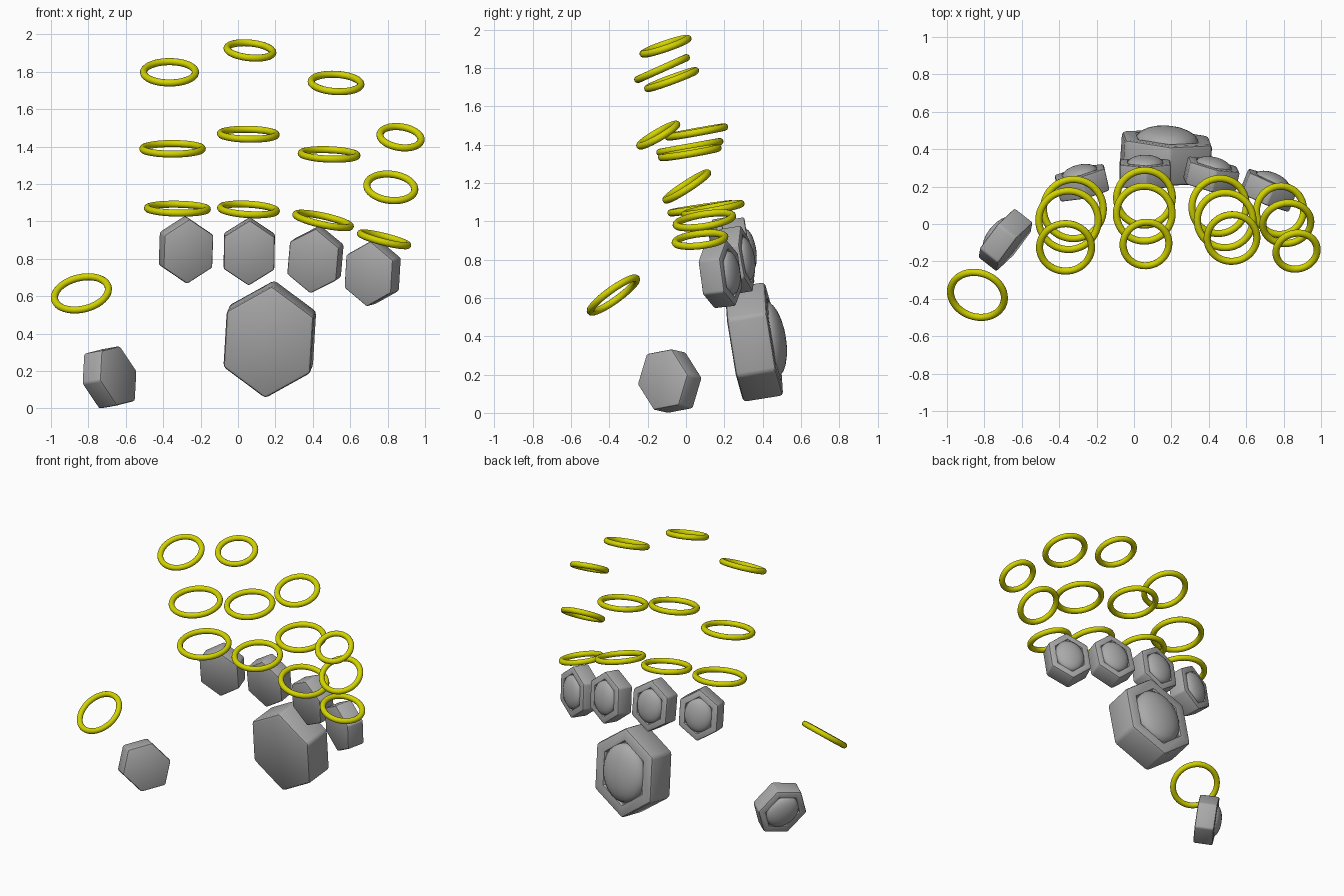
import bpy, bmesh, math
from mathutils import Matrix, Vector, Euler

cube = bpy.data.objects.get("Cube")
if cube:
    bpy.data.objects.remove(cube, do_unlink=True)


def make_material(name, rgb):
    mat = bpy.data.materials.new(name)
    mat.use_nodes = True
    color = (*rgb, 1)
    mat.diffuse_color = color
    mat.node_tree.nodes["Principled BSDF"].inputs["Base Color"].default_value = color
    return mat


yellow = make_material("yellow", (0.65, 0.65, 0.0))
gray = make_material("gray", (0.4, 0.4, 0.4))


def smooth(obj, degrees):
    bpy.ops.object.select_all(action="DESELECT")
    obj.select_set(True)
    bpy.context.view_layer.objects.active = obj
    bpy.ops.object.shade_smooth_by_angle(angle=math.radians(degrees))


# Ring lying in the plane with the given rise along x and y
def ring(name, center, outer, rise_x, rise_y, tube=0.019):
    normal = Vector((-rise_x, -rise_y, 1))
    bpy.ops.mesh.primitive_torus_add(
        major_radius=outer - tube, minor_radius=tube,
        major_segments=48, minor_segments=12, location=center,
        rotation=normal.to_track_quat("Z", "Y").to_euler())
    obj = bpy.context.object
    obj.name = name
    obj.data.materials.append(yellow)
    smooth(obj, 60)


# Stretched hexagonal block, flat in front, with a recessed dome behind
def hex_block(name, center, size, pitch, roll, yaw):
    squeeze, half = 0.885, 0.35
    bm = bmesh.new()
    corners = [bm.verts.new((math.sin(i * math.pi / 3) * squeeze, -half,
                             math.cos(i * math.pi / 3))) for i in range(6)]
    face = bm.faces.new(corners)
    grown = bmesh.ops.extrude_face_region(bm, geom=[face])["geom"]
    bmesh.ops.translate(bm, vec=(0, 2 * half, 0),
                        verts=[g for g in grown if isinstance(g, bmesh.types.BMVert)])
    bmesh.ops.recalc_face_normals(bm, faces=bm.faces[:])
    bmesh.ops.bevel(bm, geom=bm.edges[:], offset=0.06, segments=2,
                    profile=0.5, affect="EDGES")
    # Recess in the back
    bm.normal_update()
    back = max(bm.faces, key=lambda f: f.normal.y * f.calc_area())
    bmesh.ops.inset_region(bm, faces=[back], thickness=0.2)
    bmesh.ops.inset_region(bm, faces=[back], thickness=0.03, depth=-0.05)
    # Dome
    shape = Matrix.Translation((0, 0.29, 0)) @ Matrix.Diagonal((0.63 * squeeze, 0.26, 0.66, 1))
    bmesh.ops.create_uvsphere(bm, u_segments=24, v_segments=12, radius=1,
                              matrix=shape @ Matrix.Rotation(math.pi / 2, 4, "X"))
    turn = Euler([math.radians(a) for a in (pitch, 0, yaw)]).to_matrix().to_4x4()
    turn = turn @ Matrix.Rotation(math.radians(roll), 4, "Y")
    bm.transform(Matrix.Diagonal((size, size, size, 1)))
    mesh = bpy.data.meshes.new(name)
    bm.to_mesh(mesh)
    bm.free()
    obj = bpy.data.objects.new(name, mesh)
    bpy.context.collection.objects.link(obj)
    obj.matrix_world = Matrix.Translation(center) @ turn
    mesh.materials.append(gray)
    smooth(obj, 35)


# Finger rings: center, outer radius, rise along x, rise along y
fingers = {
    "index": [((-0.366, -0.125, 1.797), 0.158, 0, 0.45),
              ((-0.35, 0.02, 1.388), 0.178, 0, 0.18),
              ((-0.324, 0.08, 1.068), 0.179, -0.02, 0.15)],
    "middle": [((0.064, -0.107, 1.914), 0.142, -0.1, 0.34),
               ((0.055, 0.055, 1.466), 0.168, -0.02, 0.18),
               ((0.056, 0.14, 1.064), 0.168, -0.06, 0.19)],
    "ring": [((0.524, -0.075, 1.74), 0.152, -0.06, 0.37),
             ((0.487, 0.02, 1.358), 0.168, -0.04, 0.17),
             ((0.455, 0.096, 1.005), 0.168, -0.22, 0.16)],
    "little": [((0.869, -0.145, 1.45), 0.13, -0.15, 0.58),
               ((0.817, 0.004, 1.182), 0.148, -0.12, 0.65),
               ((0.781, 0.073, 0.904), 0.149, -0.25, 0.12)],
    "thumb": [((-0.837, -0.379, 0.615), 0.166, 0.24, 0.72)],
}
for finger, rings in fingers.items():
    for part, values in zip(("tip", "middle", "base"), rings):
        ring(f"{finger}_finger_{part}_ring", *values)

# Hexagonal blocks: center, size, pitch, roll, yaw
hex_block("palm_block", (0.17, 0.355, 0.37), 0.305, 9, 4, -4)
hex_block("index_block", (-0.278, 0.22, 0.848), 0.176, 9, 0, 13)
hex_block("middle_block", (0.06, 0.27, 0.84), 0.177, 9, 1, 0)
hex_block("ring_block", (0.414, 0.26, 0.797), 0.177, 9, 7, -13)
hex_block("little_block", (0.72, 0.18, 0.725), 0.177, 6, 6, -22)
hex_block("thumb_block", (-0.687, -0.085, 0.166), 0.182, -8, -42, 52)
